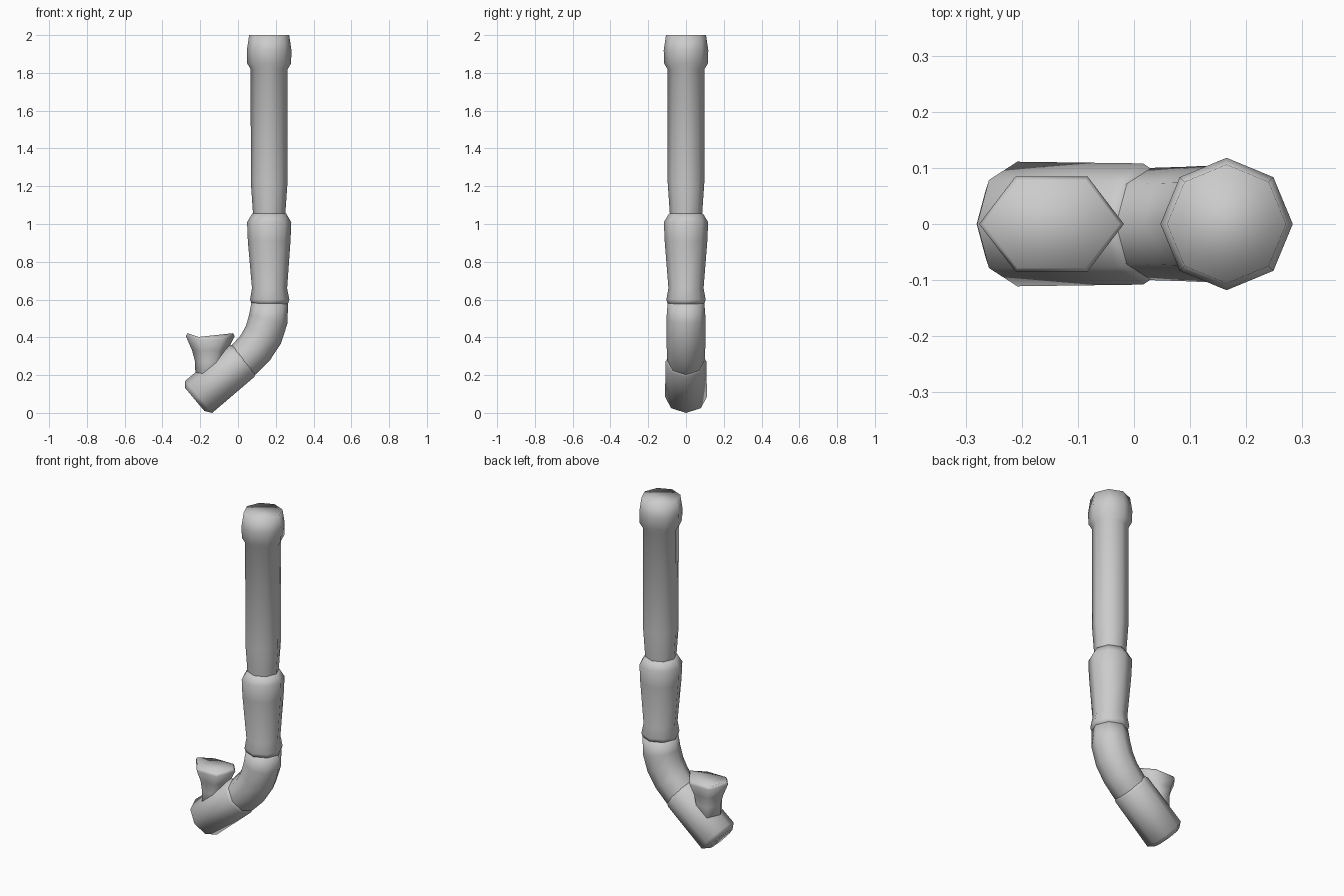
import bpy, bmesh, math

if "Cube" in bpy.data.objects:
    bpy.data.objects.remove(bpy.data.objects["Cube"])


def loft(name, rings):
    """Skin a closed surface over rings of points, with capped ends."""
    bm = bmesh.new()
    loops = [[bm.verts.new(p) for p in ring] for ring in rings]
    n = len(loops[0])
    for a, b in zip(loops, loops[1:]):
        for i in range(n):
            j = (i + 1) % n
            bm.faces.new((a[i], a[j], b[j], b[i]))
    bm.faces.new(loops[0][::-1])
    bm.faces.new(loops[-1])
    bmesh.ops.recalc_face_normals(bm, faces=bm.faces)
    for f in bm.faces:
        f.smooth = True
    me = bpy.data.meshes.new(name)
    bm.to_mesh(me)
    bm.free()
    ob = bpy.data.objects.new(name, me)
    bpy.context.collection.objects.link(ob)
    return ob


def octagon(x, z, r, tilt=0):
    """Eight-sided ring in the XZ bend plane; tilt is degrees from vertical."""
    t = math.radians(tilt)
    pts = []
    for i in range(8):
        a = i * math.pi / 4
        u = r * math.cos(a)
        pts.append((x + u * math.cos(t), r * math.sin(a), z - u * math.sin(t)))
    return pts


def hexagon(x0, x1, inset, hy, z, lift=0):
    """Stretched six-sided ring whose end points can be lifted."""
    return [(x0, 0, z + lift), (x0 + inset, -hy, z), (x1 - inset, -hy, z),
            (x1, 0, z + lift), (x1 - inset, hy, z), (x0 + inset, hy, z)]


X = 0.165  # axis of the vertical pipes

# Upper straight pipe with flared collar
loft("upper_pipe", [octagon(X, z, r) for z, r in (
    (1.02, 0.083), (1.06, 0.086), (1.22, 0.097), (1.82, 0.098),
    (1.85, 0.116), (1.92, 0.118), (2.0, 0.106))])

# Middle socket pipe
loft("socket_pipe", [octagon(x, z, r) for x, z, r in (
    (0.168, 0.575, 0.096), (0.168, 0.60, 0.104), (0.167, 0.66, 0.093),
    (X, 0.91, 0.113), (X, 1.01, 0.117), (X, 1.055, 0.09))])

# Curved elbow
loft("elbow", [octagon(*s) for s in (
    (-0.01, 0.247, 0.09, 49), (0.03, 0.28, 0.1, 49), (0.092, 0.345, 0.102, 42),
    (0.135, 0.415, 0.104, 27), (0.16, 0.495, 0.104, 12), (0.168, 0.585, 0.097, 0))])

# Slanted bottom pipe with bevelled ends
loft("bottom_pipe", [octagon(*s) for s in (
    (-0.229, 0.071, 0.08, 50), (-0.208, 0.085, 0.111, 50),
    (0.016, 0.272, 0.108, 50), (0.034, 0.287, 0.096, 50))])

# Upright inlet with flared six-sided mouth
loft("inlet", [
    hexagon(-0.225, -0.08, 0.04, 0.070, 0.14),
    hexagon(-0.227, -0.075, 0.04, 0.070, 0.27),
    hexagon(-0.243, -0.055, 0.05, 0.075, 0.33),
    hexagon(-0.276, -0.018, 0.065, 0.085, 0.388, 0.018),
    hexagon(-0.268, -0.026, 0.06, 0.078, 0.402, 0.02)])
